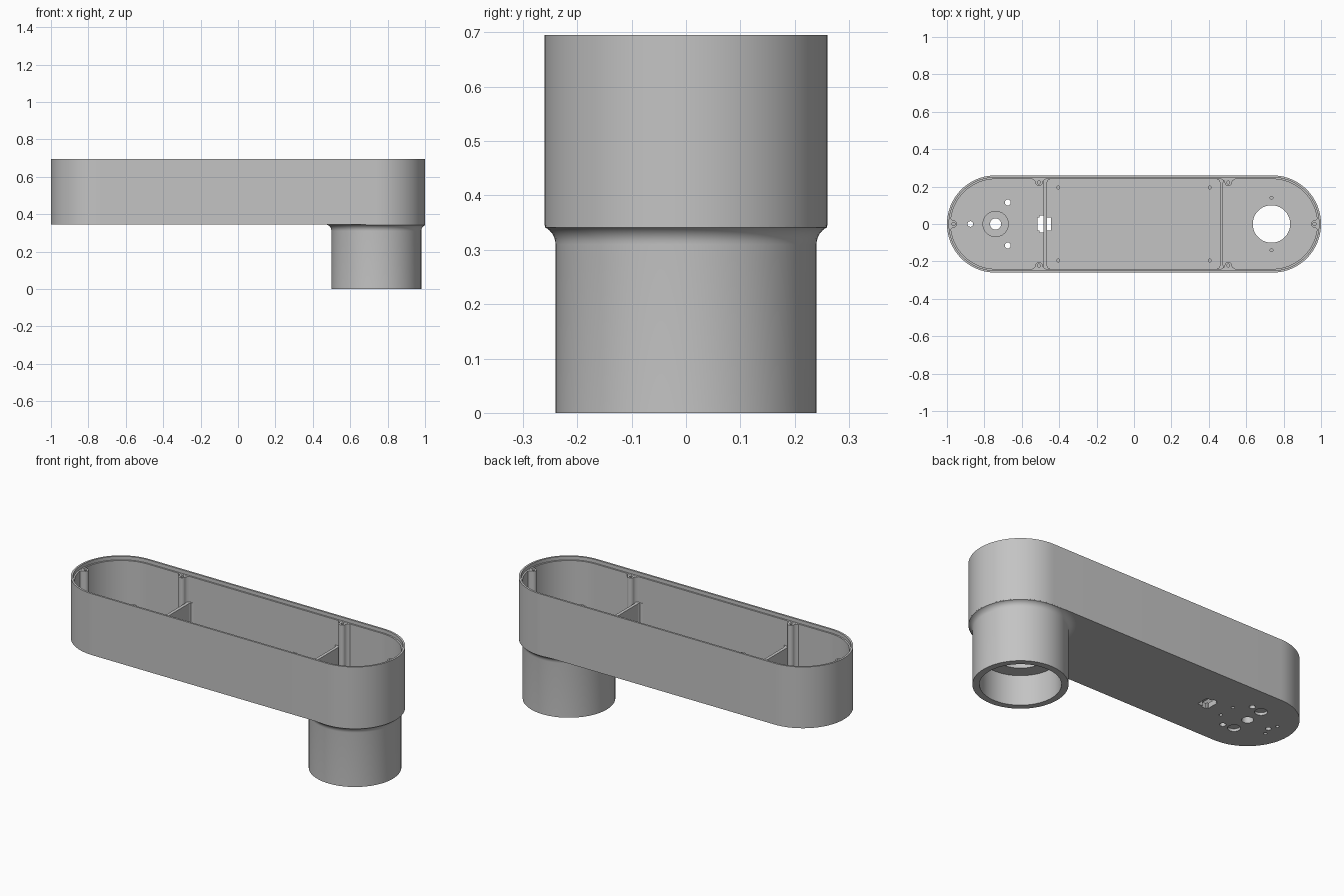
import bpy, bmesh, math
from math import sin, cos, pi

if "Cube" in bpy.data.objects:
    bpy.data.objects.remove(bpy.data.objects["Cube"], do_unlink=True)

END = 0.74            # x of the rounded end centres
BASE, TOP = 0.345, 0.695
FLOOR = 0.375

grey = bpy.data.materials.new("plain grey")
grey.use_nodes = True
grey.diffuse_color = (0.55, 0.55, 0.55, 1)
grey.node_tree.nodes["Principled BSDF"].inputs["Base Color"].default_value = (0.55, 0.55, 0.55, 1)


def add_object(name, bm):
    bmesh.ops.recalc_face_normals(bm, faces=bm.faces)
    mesh = bpy.data.meshes.new(name)
    bm.to_mesh(mesh)
    bm.free()
    mesh.materials.append(grey)
    obj = bpy.data.objects.new(name, mesh)
    bpy.context.collection.objects.link(obj)
    return obj


def activate(obj):
    bpy.ops.object.select_all(action='DESELECT')
    obj.select_set(True)
    bpy.context.view_layer.objects.active = obj


def prism(name, outline, z0, z1):
    bm = bmesh.new()
    face = bm.faces.new([bm.verts.new((x, y, z0)) for x, y in outline])
    geo = bmesh.ops.extrude_face_region(bm, geom=[face])["geom"]
    verts = [g for g in geo if isinstance(g, bmesh.types.BMVert)]
    bmesh.ops.translate(bm, verts=verts, vec=(0, 0, z1 - z0))
    return add_object(name, bm)


def arc(cx, cy, r, a0, a1, n):
    return [(cx + r * cos(a0 + (a1 - a0) * i / n), cy + r * sin(a0 + (a1 - a0) * i / n))
            for i in range(n + 1)]


def stadium(r):
    return arc(END, 0, r, -pi / 2, pi / 2, 40) + arc(-END, 0, r, pi / 2, 1.5 * pi, 40)


def disc(x, y, r, n=32):
    return arc(x, y, r, 0, 2 * pi, n)[:-1]


def rectangle(x0, x1, y):
    return [(x0, -y), (x1, -y), (x1, y), (x0, y)]


def combine(obj, outline, z0, z1, operation='DIFFERENCE'):
    tool = prism("cutter", outline, z0, z1)
    tool.hide_render = True
    mod = obj.modifiers.new("cut", 'BOOLEAN')
    mod.operation, mod.object, mod.solver = operation, tool, 'EXACT'
    activate(obj)
    bpy.ops.object.modifier_apply(modifier=mod.name)
    bpy.data.objects.remove(tool, do_unlink=True)


def smooth(obj):
    activate(obj)
    bpy.ops.object.shade_smooth_by_angle(angle=math.radians(30))


# Open tray with a stepped rim
tray = prism("tray", stadium(0.26), BASE, TOP)
combine(tray, stadium(0.24), FLOOR, TOP + 0.1)
combine(tray, stadium(0.249), TOP - 0.02, TOP + 0.1)

# Holes right through the floor
through = [(END - 0.005, 0, 0.1), (-END, 0, 0.03), (-0.875, 0, 0.015),
           (-0.675, 0.115, 0.016), (-0.675, -0.115, 0.016)]
for x, y, r in through:
    combine(tray, disc(x, y, r, 64 if r > 0.05 else 32), BASE - 0.1, FLOOR + 0.05)
combine(tray, rectangle(-0.515, -0.445, 0.035), BASE - 0.1, FLOOR + 0.05)
combine(tray, rectangle(-0.505, -0.475, 0.045), BASE - 0.1, FLOOR + 0.05)

# Blind screw holes and pockets
for s in (-1, 1):
    for x, y in ((-0.405, 0.195), (0.405, 0.195), (END - 0.005, 0.14)):
        combine(tray, disc(x, s * y, 0.008, 16), FLOOR - 0.02, FLOOR + 0.05)
    combine(tray, disc(-END, s * 0.105, 0.033), BASE - 0.1, BASE + 0.015)
    for x in (-0.895, -0.605):
        combine(tray, disc(x, s * 0.047, 0.009, 16), BASE - 0.1, BASE + 0.02)
smooth(tray)

# Ring boss around the small end hole
boss = prism("ring_boss", disc(-END, 0, 0.07, 48), FLOOR - 0.005, FLOOR + 0.01)
combine(boss, disc(-END, 0, 0.03), BASE, FLOOR + 0.1)
smooth(boss)

# Turned socket with a flared neck, trimmed to the tray outline
profile = [(0.13, 0.36), (0.13, 0.17), (0.205, 0.17), (0.205, 0), (0.24, 0)]
profile += arc(0.275, BASE - 0.035, 0.035, pi, pi / 2, 8) + [(0.275, 0.36)]
bm = bmesh.new()
ring = [bm.verts.new((r, 0, z)) for r, z in profile]
edges = [bm.edges.new((ring[i], ring[(i + 1) % len(ring)])) for i in range(len(ring))]
bmesh.ops.spin(bm, geom=ring + edges, cent=(0, 0, 0), axis=(0, 0, 1), angle=2 * pi, steps=80)
bmesh.ops.remove_doubles(bm, verts=bm.verts, dist=0.0001)
bmesh.ops.translate(bm, verts=bm.verts, vec=(END, 0, 0))
socket = add_object("socket", bm)
combine(socket, stadium(0.2595), -0.1, 0.5, 'INTERSECT')
smooth(socket)

# Low partitions flaring into the side walls
for name, x in (("right_partition", -0.474), ("left_partition", 0.468)):
    half = [(0.025, -0.245), (0.025, -0.24), (0.014, -0.234), (0.009, -0.222)]
    side = half + [(w, -y) for w, y in reversed(half)]
    outline = [(x + w, y) for w, y in side] + [(x - w, y) for w, y in reversed(side)]
    prism(name, outline, FLOOR - 0.005, 0.53)

# Screw posts blending into the walls
posts = [("right_end_post", -0.965, 0, pi / 2), ("left_end_post", 0.965, 0, -pi / 2)]
for name, x in (("right", -0.508), ("left", 0.504)):
    posts += [(name + "_back_post", x, 0.222, 0), (name + "_front_post", x, -0.222, pi)]
for name, px, py, turn in posts:
    local = [(-0.036, 0.024), (-0.036, 0.018), (-0.024, 0.01)]
    local += arc(0, 0, 0.019, pi, 2 * pi, 16)
    local += [(0.024, 0.01), (0.036, 0.018), (0.036, 0.024)]
    outline = [(px + u * cos(turn) - v * sin(turn), py + u * sin(turn) + v * cos(turn))
               for u, v in local]
    post = prism(name, outline, FLOOR - 0.005, TOP - 0.021)
    combine(post, disc(px, py, 0.008, 16), TOP - 0.12, TOP + 0.1)
    smooth(post)
